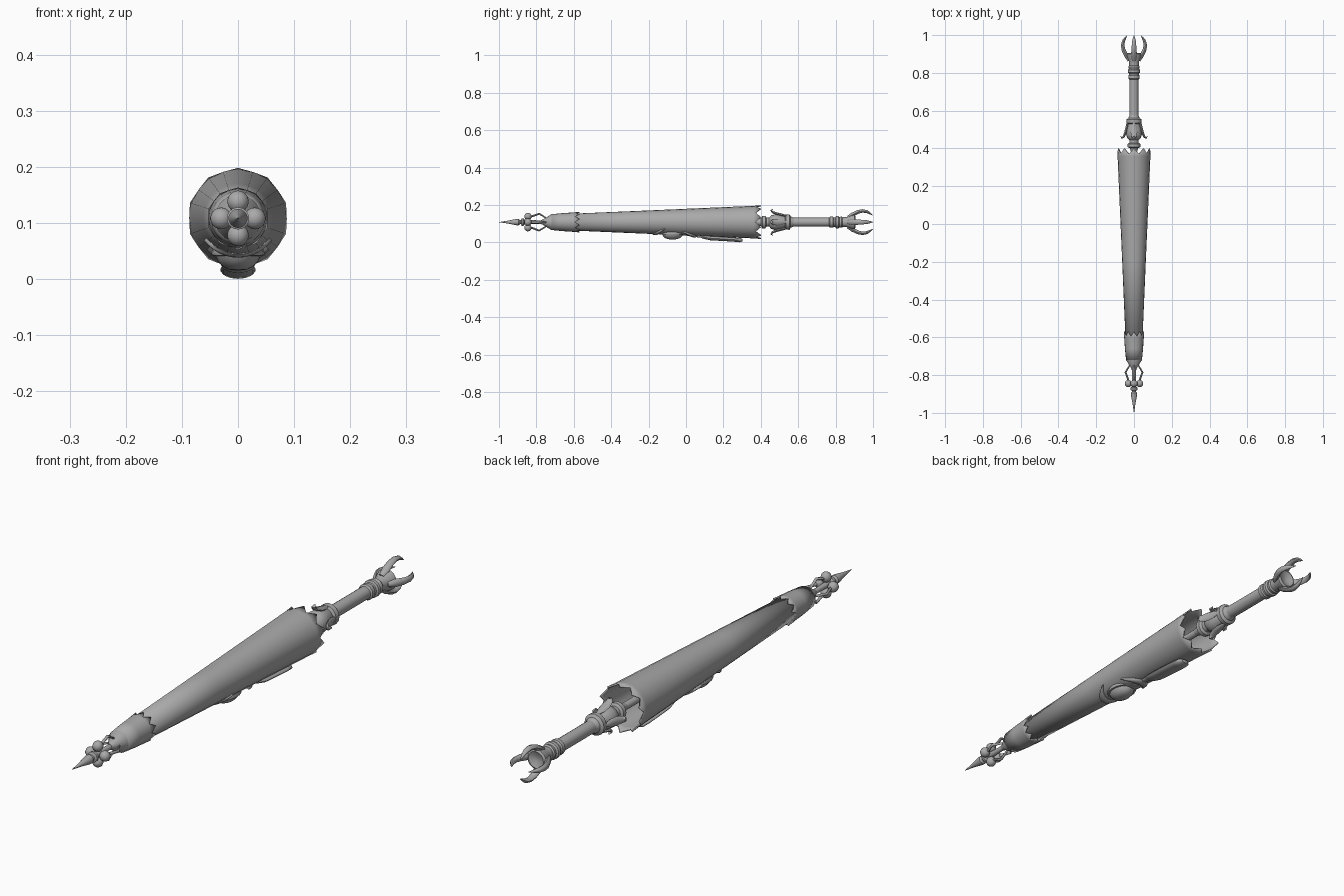
import bpy, bmesh, math
from mathutils import Vector

if "Cube" in bpy.data.objects:
    bpy.data.objects.remove(bpy.data.objects["Cube"])

ZC = 0.108  # height of the long axis
grey = bpy.data.materials.new("plain grey")
grey.diffuse_color = (0.4, 0.4, 0.4, 1)
grey.use_nodes = True
grey.node_tree.nodes["Principled BSDF"].inputs["Base Color"].default_value = grey.diffuse_color


def at(y, r, a):
    """Point at distance r from the axis, angle a measured from the top."""
    return Vector((r * math.sin(a), y, ZC + r * math.cos(a)))


def finish(bm, name, smooth=35):
    bmesh.ops.recalc_face_normals(bm, faces=bm.faces[:])
    me = bpy.data.meshes.new(name)
    bm.to_mesh(me)
    bm.free()
    me.materials.append(grey)
    ob = bpy.data.objects.new(name, me)
    bpy.context.collection.objects.link(ob)
    bpy.ops.object.select_all(action='DESELECT')
    ob.select_set(True)
    bpy.context.view_layer.objects.active = ob
    bpy.ops.object.shade_smooth_by_angle(angle=math.radians(smooth))
    return ob


def skin(bm, rings, caps=True):
    rows = [[bm.verts.new(p) for p in ring] for ring in rings]
    n = len(rows[0])
    for a, b in zip(rows, rows[1:]):
        for i in range(n):
            bm.faces.new((a[i], a[(i + 1) % n], b[(i + 1) % n], b[i]))
    if caps:
        bm.faces.new(rows[0])
        bm.faces.new(rows[-1])


def lathe(name, profile, n=16, smooth=35):
    bm = bmesh.new()
    skin(bm, [[at(y, r, math.tau * i / n) for i in range(n)] for y, r in profile])
    return finish(bm, name, smooth)


def sweep(bm, pts, sizes, side, n=8):
    """Elliptical tube along pts; sizes are (half width along side, half thickness)."""
    rings = []
    for i, p in enumerate(pts):
        t = (pts[min(i + 1, len(pts) - 1)] - pts[max(i - 1, 0)]).normalized()
        up = t.cross(side).normalized()
        w, h = sizes[i]
        rings.append([p + side * (w * math.cos(math.tau * k / n))
                      + up * (h * math.sin(math.tau * k / n)) for k in range(n)])
    skin(bm, rings)


def radial(name, path, sizes, count=4):
    """Repeat a swept arm around the axis; path is (y, r)."""
    bm = bmesh.new()
    for k in range(count):
        a = math.tau * k / count
        side = Vector((math.cos(a), 0, -math.sin(a)))
        sweep(bm, [at(y, r, a) for y, r in path], sizes, side)
    return finish(bm, name, 50)


def toothed_shell(name, profile, teeth, depth, thick):
    """Open sleeve whose last edge is cut into points."""
    bm = bmesh.new()
    n = teeth * 2
    rings = []
    for j, (y, r) in enumerate(profile):
        last = j == len(profile) - 1
        rings.append([at(y - (depth if last and i % 2 else 0),
                         r * (0.965 if last and i % 2 else 1),
                         math.tau * i / n) for i in range(n)])
    skin(bm, rings, False)
    ob = finish(bm, name, 40)
    mod = ob.modifiers.new("thickness", 'SOLIDIFY')
    mod.thickness = thick
    mod.offset = -1
    return ob


# Folded canopy and the sleeve near its tip
toothed_shell("canopy", [(-0.70, 0.041), (-0.2, 0.0625), (0.2, 0.080), (0.36, 0.087), (0.40, 0.090)],
              10, 0.028, 0.006)
toothed_shell("tip_sleeve", [(-0.72, 0.042), (-0.66, 0.048), (-0.60, 0.052), (-0.57, 0.055)],
              10, 0.025, 0.006)
lathe("nose_cone", [(-0.775, 0.011), (-0.765, 0.014), (-0.72, 0.042), (-0.70, 0.041)], 20)

# Spike, core rod and finial rings
lathe("spike", [(-1.0, 0.0006), (-0.95, 0.008), (-0.905, 0.017), (-0.895, 0.017), (-0.888, 0.011),
                (-0.882, 0.011), (-0.878, 0.020), (-0.868, 0.020), (-0.862, 0.012),
                (-0.80, 0.010), (-0.76, 0.010)], 14)

# Ball cluster
bm = bmesh.new()
for k in range(4):
    res = bmesh.ops.create_uvsphere(bm, u_segments=14, v_segments=9, radius=0.0195)
    bmesh.ops.translate(bm, verts=res["verts"], vec=at(-0.845, 0.030, k * math.pi / 2))
finish(bm, "finial_balls", 60)

# Bent struts between ball cluster and nose cone
radial("finial_struts", [(-0.84, 0.026), (-0.815, 0.034), (-0.785, 0.045), (-0.765, 0.033), (-0.735, 0.014)],
       [(0.006, 0.005), (0.006, 0.005), (0.006, 0.005), (0.005, 0.004), (0.003, 0.003)])

# Inner rod, handle collar, grip and flared end
lathe("inner_rod", [(-0.68, 0.014), (0.43, 0.014)], 12)
lathe("handle_collar", [(0.37, 0.014), (0.402, 0.022), (0.408, 0.034), (0.424, 0.034), (0.430, 0.024),
                        (0.445, 0.024), (0.455, 0.036), (0.475, 0.042), (0.50, 0.039),
                        (0.53, 0.030), (0.535, 0.040), (0.553, 0.041), (0.56, 0.030), (0.575, 0.024)])
lathe("grip", [(0.56, 0.024), (0.775, 0.024)])
lathe("handle_end", [(0.765, 0.024), (0.770, 0.030), (0.785, 0.030), (0.790, 0.026), (0.798, 0.026),
                     (0.802, 0.033), (0.815, 0.033), (0.820, 0.027), (0.832, 0.030), (0.838, 0.026),
                     (0.86, 0.027), (0.885, 0.038), (0.90, 0.040), (0.905, 0.032), (0.895, 0.010)])

# Petals curling outward on the collar
radial("collar_petals", [(0.535, 0.034), (0.51, 0.039), (0.485, 0.045), (0.463, 0.054), (0.455, 0.064), (0.465, 0.071)],
       [(0.006, 0.005), (0.016, 0.007), (0.018, 0.007), (0.014, 0.006), (0.009, 0.005), (0.002, 0.001)])

# Claws at the end of the handle
radial("end_claws", [(0.865, 0.026), (0.89, 0.040), (0.92, 0.055), (0.945, 0.060), (0.968, 0.056),
                     (0.985, 0.046), (1.0, 0.036)],
       [(0.010, 0.008), (0.016, 0.011), (0.014, 0.010), (0.012, 0.009), (0.010, 0.008),
        (0.006, 0.005), (0.001, 0.0004)])


# Crescent bands hugging the underside
def crescent(name, y, r, half_angle, width, bow):
    bm = bmesh.new()
    pts, sizes = [], []
    for i in range(13):
        u = i / 6 - 1
        a = math.pi + u * math.radians(half_angle)
        s = max(0.15, math.sqrt(1 - u * u))
        pts.append(at(y + bow * u * u, r + bow * u * u * 0.045, a))
        sizes.append((width * s, 0.006))
    sweep(bm, pts, sizes, Vector((0, 1, 0)))
    finish(bm, name, 45)


crescent("front_band", -0.165, 0.064, 58, 0.016, 0.05)
crescent("rear_band", 0.045, 0.076, 45, 0.020, -0.06)

# Round clasp with a rim
bm = bmesh.new()
n = 20
skin(bm, [[Vector((rx * 0.72 * math.cos(math.tau * i / n), -0.072 + rx * math.sin(math.tau * i / n), z))
           for i in range(n)]
          for rx, z in [(0.060, 0.058), (0.066, 0.047), (0.064, 0.042), (0.055, 0.041), (0.051, 0.033),
                        (0.040, 0.023), (0.024, 0.017), (0.008, 0.0155)]])
finish(bm, "clasp", 40)

# Strap tongue below the canopy
bm = bmesh.new()
path = [(-0.01, 0.044), (0.04, 0.036), (0.08, 0.032), (0.095, 0.028), (0.13, 0.022), (0.2, 0.018),
        (0.26, 0.014), (0.29, 0.0115), (0.302, 0.0115)]
sizes = [(0.010, 0.006), (0.011, 0.007), (0.012, 0.007), (0.022, 0.009), (0.029, 0.011), (0.031, 0.011),
         (0.031, 0.011), (0.027, 0.0113), (0.015, 0.007)]
sweep(bm, [Vector((0, y, z)) for y, z in path], sizes, Vector((1, 0, 0)), 12)
finish(bm, "strap_tongue", 50)
